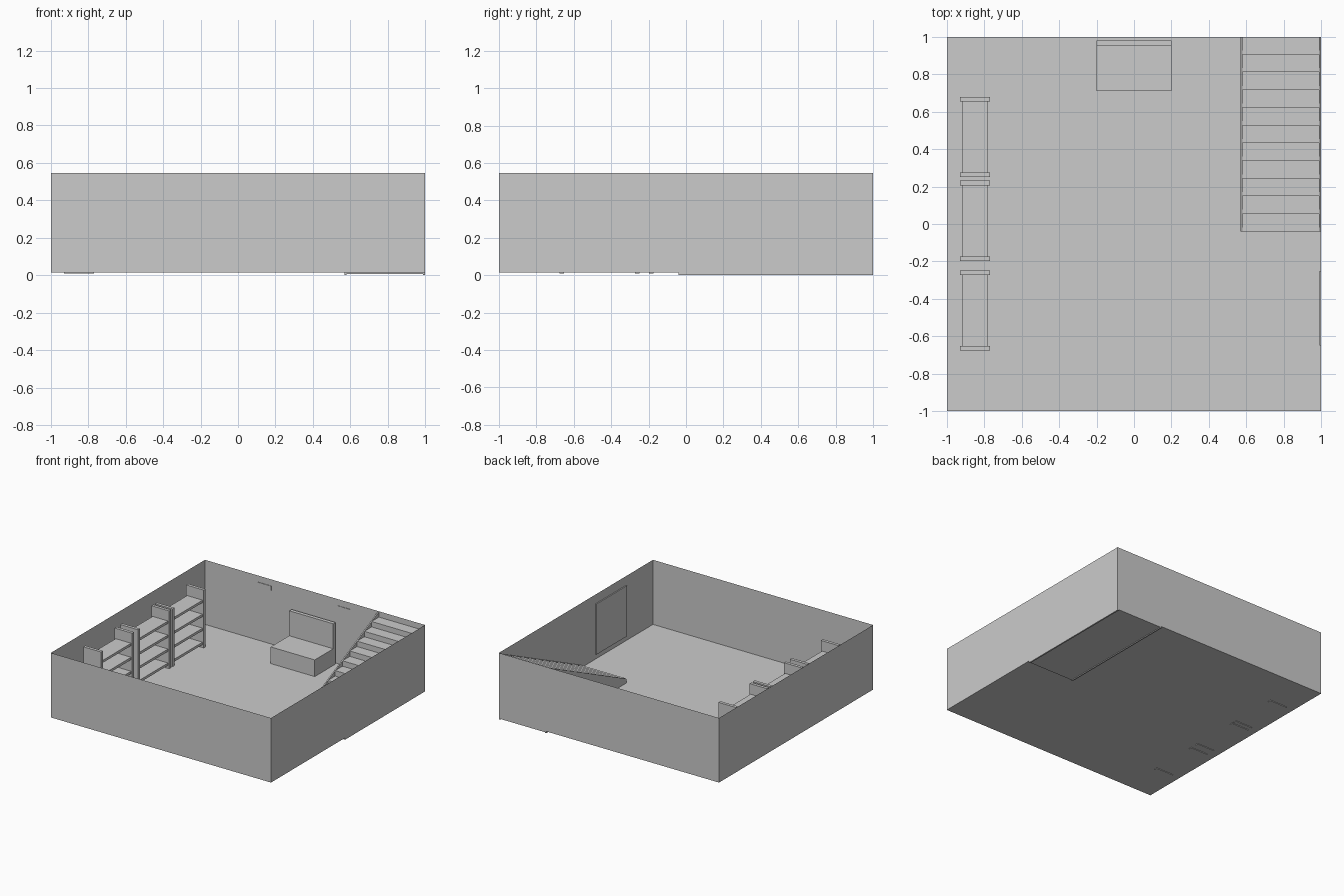
import bpy, bmesh

if "Cube" in bpy.data.objects:
    bpy.data.objects.remove(bpy.data.objects["Cube"])

def new_object(name, bm):
    mesh = bpy.data.meshes.new(name)
    bm.to_mesh(mesh)
    bm.free()
    ob = bpy.data.objects.new(name, mesh)
    bpy.context.collection.objects.link(ob)
    return ob

def add_box(bm, x, y, z):
    """Add a box given (min, max) on each axis."""
    v = bmesh.ops.create_cube(bm, size=1)["verts"]
    for p in v:
        p.co = [r[0] if c < 0 else r[1] for c, r in zip(p.co, (x, y, z))]

def box(name, x, y, z):
    bm = bmesh.new()
    add_box(bm, x, y, z)
    return new_object(name, bm)

def extrude_yz(name, profile, x0, x1):
    """Extrude a (y, z) outline along x."""
    bm = bmesh.new()
    face = bm.faces.new([bm.verts.new((x0, y, z)) for y, z in profile])
    moved = bmesh.ops.extrude_face_region(bm, geom=[face])["geom"]
    bmesh.ops.translate(bm, vec=(x1 - x0, 0, 0),
                        verts=[g for g in moved if isinstance(g, bmesh.types.BMVert)])
    bmesh.ops.recalc_face_normals(bm, faces=bm.faces)
    return new_object(name, bm)

FLOOR, TOP = 0.015, 0.545

# Room shell: floor and four thin walls, open at the top
bm = bmesh.new()
add_box(bm, (-1, 1), (-1, 1), (FLOOR, TOP))
bm.normal_update()
bmesh.ops.delete(bm, geom=[f for f in bm.faces if f.normal.z > 0.5], context='FACES')
new_object("room_shell", bm)

# Three shelf units along the left wall
for i, yc in enumerate((0.465, 0.017, -0.462)):
    bm = bmesh.new()
    for s in (-1, 1):
        y = yc + s * 0.202
        add_box(bm, (-0.93, -0.77), (y - 0.0125, y + 0.0125), (0.01, 0.49))
    for z in (0.05, 0.165, 0.28, 0.395):
        add_box(bm, (-0.92, -0.78), (yc - 0.195, yc + 0.195), (z - 0.01, z + 0.01))
    new_object(f"shelf_unit_{i + 1}", bm)

# Workbench with a back board
box("bench", (-0.2, 0.2), (0.71, 0.98), (FLOOR + 0.003, 0.155))
box("bench_back_board", (-0.2, 0.2), (0.95, 0.98), (0.155, 0.36))

# Solid staircase along the right wall
N, Y0, Y1 = 11, -0.04, 1.0
run, rise = (Y1 - Y0) / N, 0.0445
outline = [(Y1, 0.006), (Y0, 0.006)]
for i in range(N):
    z = 0.008 + rise * (i + 1)
    outline += [(Y0 + run * i, z), (Y0 + run * (i + 1), z)]
extrude_yz("stair_steps", outline, 0.58, 0.988)

# Sloped side panels of the stairs
side = [(Y0, 0), (Y1, 0), (Y1, 0.54), (Y0, 0.05)]
extrude_yz("stair_side_left", side, 0.57, 0.58)
extrude_yz("stair_side_right", side, 0.988, 1.0)

# Door panel on the right wall
box("door_panel", (0.99, 0.999), (-0.65, -0.25), (0.055, 0.47))

# Small high windows on the back wall
for name, x0 in (("window_left", -0.515), ("window_right", 0.21)):
    box(name, (x0, x0 + 0.118), (0.996, 1.0), (0.455, 0.492))
